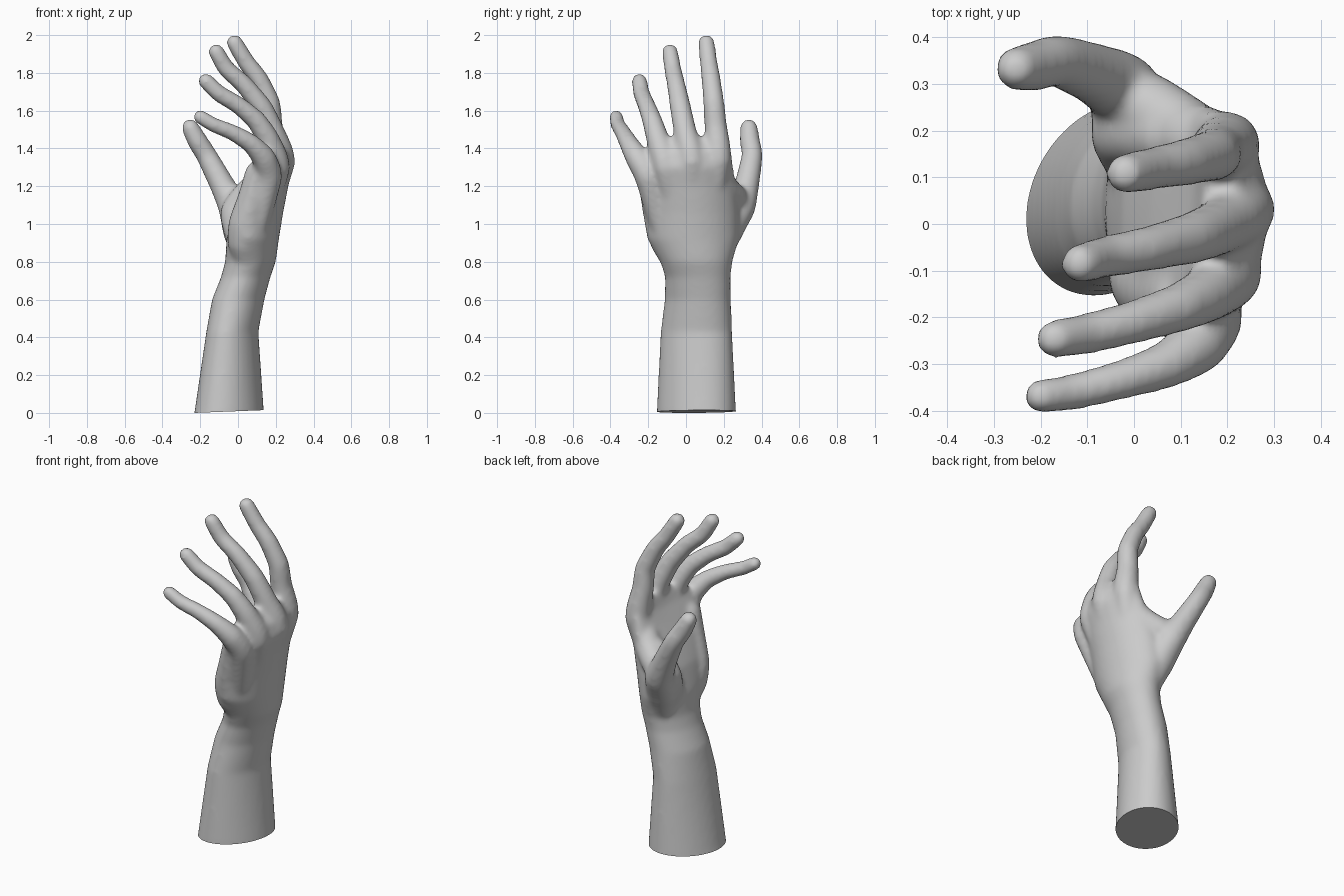
import bpy, bmesh, math
from mathutils import Vector

cube = bpy.data.objects.get("Cube")
if cube:
    bpy.data.objects.remove(cube, do_unlink=True)

skin = bpy.data.materials.new("plain grey")
skin.use_nodes = True
GREY = (0.6, 0.6, 0.6, 1)
skin.diffuse_color = GREY
skin.node_tree.nodes["Principled BSDF"].inputs["Base Color"].default_value = GREY

SIDES = 32
bm = bmesh.new()


def skin_rings(rings):
    """Bridge successive rings of points and cap both ends."""
    loops = [[bm.verts.new(p) for p in ring] for ring in rings]
    for a, b in zip(loops, loops[1:]):
        for i in range(SIDES):
            j = (i + 1) % SIDES
            bm.faces.new((a[i], a[j], b[j], b[i]))
    bm.faces.new(loops[0][::-1])
    bm.faces.new(loops[-1])


def spline(a, b, c, d, t):
    return 0.5 * (2 * b + (c - a) * t + (2 * a - 5 * b + 4 * c - d) * t * t
                  + (3 * b - a - 3 * c + d) * t ** 3)


def digit(points, radii, steps=6):
    """Tapered round tube through the joints, with a domed tip."""
    pts = [Vector(p) for p in points]
    path = []
    for i in range(len(pts) - 1):
        a, d = pts[max(i - 1, 0)], pts[min(i + 2, len(pts) - 1)]
        for s in range(steps):
            t = s / steps
            # Halfway between a curve and a straight bone, so joints show
            p = spline(a, pts[i], pts[i + 1], d, t).lerp(pts[i].lerp(pts[i + 1], t), 0.5)
            path.append((p, radii[i] * (1 - t) + radii[i + 1] * t))
    way, r = (pts[-1] - pts[-2]).normalized(), radii[-1]
    for k in range(6):
        t = math.radians(16 * k)
        path.append((pts[-1] + way * r * math.sin(t), r * math.cos(t)))
    rings = []
    for i, (p, r) in enumerate(path):
        way = path[min(i + 1, len(path) - 1)][0] - path[max(i - 1, 0)][0]
        u = way.cross(Vector((0, 1, 0))).normalized()
        v = way.cross(u).normalized()
        rings.append([p + r * (u * math.cos(q) + v * math.sin(q))
                      for q in (math.tau * k / SIDES for k in range(SIDES))])
    skin_rings(rings)


# Forearm, wrist and palm: height, x range, y range, skew, arch across the knuckles
sections = [
    (-0.1, -0.25, 0.14, -0.15, 0.26, 0.045, 0),
    (0.01, -0.23, 0.137, -0.15, 0.26, 0.045, 0),
    (0.43, -0.168, 0.108, -0.13, 0.24, 0.04, 0),
    (0.6, -0.138, 0.14, -0.11, 0.235, 0.03, 0),
    (0.72, -0.09, 0.172, -0.11, 0.235, 0.02, 0),
    (0.8, -0.068, 0.2, -0.135, 0.245, 0.01, 0.1),
    (0.92, -0.06, 0.217, -0.205, 0.28, 0, 0.4),
    (1.06, -0.025, 0.24, -0.23, 0.28, 0, 0.6),
    (1.2, 0.035, 0.268, -0.25, 0.262, 0, 0.7),
    (1.3, 0.085, 0.292, -0.265, 0.252, 0, 0.75),
    (1.38, 0.125, 0.275, -0.24, 0.24, 0, 0.8),
    (1.46, 0.15, 0.225, -0.14, 0.2, 0, 0.9),
]
rings = []
for z, x0, x1, y0, y1, skew, arch in sections:
    ring = []
    for k in range(SIDES):
        q = math.tau * k / SIDES
        y = (y0 + y1) / 2 + (y1 - y0) / 2 * math.sin(q) + skew * math.cos(q)
        x = (x0 + x1) / 2 + (x1 - x0) / 2 * math.cos(q)
        ring.append((x - arch * (y - 0.06) ** 2, y, z))
    rings.append(ring)
skin_rings(rings)

# Index, middle, ring and little fingers, from inside the palm to the tip
digit([(0.12, 0.12, 0.98), (0.2, 0.17, 1.34), (0.177, 0.157, 1.52),
       (0.168, 0.147, 1.64), (0.108, 0.132, 1.77), (0.045, 0.12, 1.855),
       (-0.018, 0.108, 1.96)],
      [0.05, 0.072, 0.06, 0.056, 0.051, 0.047, 0.044])
digit([(0.13, 0.04, 0.98), (0.23, 0.032, 1.33), (0.185, -0.005, 1.49),
       (0.125, -0.03, 1.62), (0.03, -0.053, 1.74), (-0.06, -0.07, 1.82),
       (-0.115, -0.085, 1.912)],
      [0.05, 0.074, 0.061, 0.056, 0.049, 0.046, 0.043])
digit([(0.12, -0.05, 0.98), (0.205, -0.105, 1.3), (0.158, -0.15, 1.45),
       (0.095, -0.18, 1.55), (0, -0.21, 1.63), (-0.1, -0.235, 1.69),
       (-0.17, -0.247, 1.757)],
      [0.05, 0.072, 0.061, 0.053, 0.047, 0.045, 0.042])
digit([(0.1, -0.13, 0.98), (0.162, -0.2, 1.25), (0.136, -0.258, 1.35),
       (0.07, -0.302, 1.425), (-0.03, -0.335, 1.485), (-0.13, -0.36, 1.525),
       (-0.2, -0.37, 1.567)],
      [0.06, 0.072, 0.064, 0.051, 0.043, 0.04, 0.038])

# Thumb, with its fleshy base and the web towards the index finger
digit([(0.06, 0.14, 0.75), (0.01, 0.21, 0.96), (-0.025, 0.288, 1.09),
       (-0.085, 0.322, 1.21), (-0.165, 0.35, 1.36), (-0.215, 0.338, 1.44),
       (-0.252, 0.333, 1.51)],
      [0.06, 0.09, 0.08, 0.066, 0.056, 0.054, 0.047])
digit([(0.04, 0.08, 0.78), (0.015, 0.14, 0.93), (-0.015, 0.2, 1.06),
       (0.07, 0.19, 1.18)], [0.06, 0.08, 0.08, 0.075])
digit([(-0.04, 0.29, 1.1), (0.03, 0.25, 1.14), (0.1, 0.205, 1.19), (0.15, 0.17, 1.25)],
      [0.065, 0.075, 0.075, 0.075])
# Heel of the palm on the little finger side
digit([(0.07, -0.02, 0.72), (0.035, -0.095, 0.9), (0.04, -0.125, 1.0),
       (0.085, -0.155, 1.14), (0.115, -0.17, 1.26)], [0.06, 0.09, 0.09, 0.085, 0.08])

bmesh.ops.recalc_face_normals(bm, faces=bm.faces[:])
mesh = bpy.data.meshes.new("hand")
bm.to_mesh(mesh)
bm.free()
hand = bpy.data.objects.new("hand", mesh)
bpy.context.collection.objects.link(hand)
bpy.context.view_layer.objects.active = hand
hand.select_set(True)

# Fuse the parts into one skin and soften the joins
fuse = hand.modifiers.new("fuse", 'REMESH')
fuse.mode = 'VOXEL'
fuse.voxel_size = 0.012
soften = hand.modifiers.new("soften", 'SMOOTH')
soften.factor = 0.5
soften.iterations = 16
for name in ("fuse", "soften"):
    bpy.ops.object.modifier_apply(modifier=name)

# Cut the forearm off flat at the base
bm = bmesh.new()
bm.from_mesh(mesh)
cut = bmesh.ops.bisect_plane(bm, geom=bm.verts[:] + bm.edges[:] + bm.faces[:],
                             plane_co=(-0.23, 0, 0.0), plane_no=(-0.04, 0, 1),
                             clear_inner=True)
rim = [e for e in cut["geom_cut"] if isinstance(e, bmesh.types.BMEdge)]
bmesh.ops.holes_fill(bm, edges=rim, sides=0)
bmesh.ops.recalc_face_normals(bm, faces=bm.faces[:])
bm.to_mesh(mesh)
bm.free()

mesh.materials.clear()
mesh.materials.append(skin)
bpy.ops.object.shade_smooth_by_angle(angle=math.radians(45))
